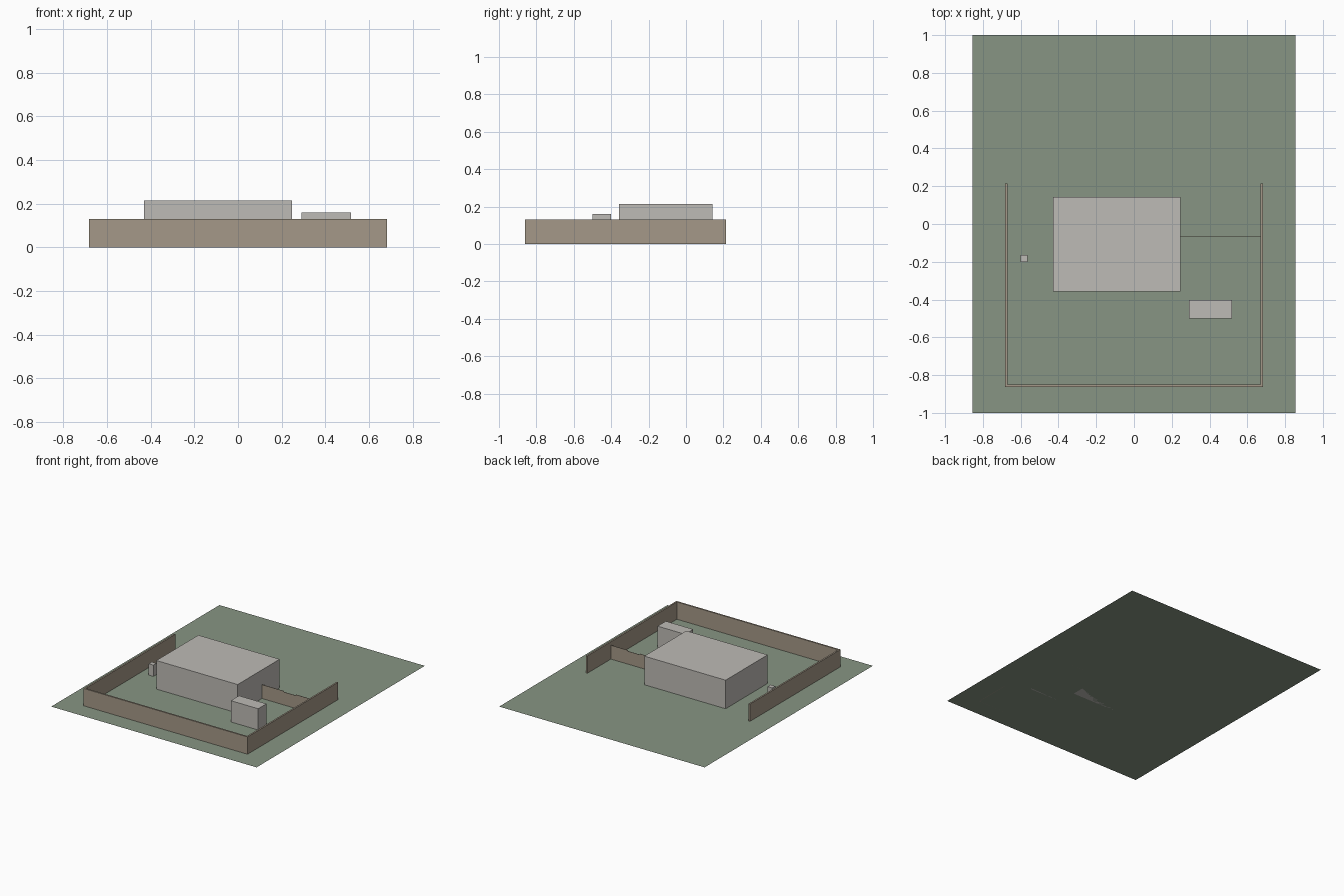
import bpy

if "Cube" in bpy.data.objects:
    bpy.data.objects.remove(bpy.data.objects["Cube"])


def linear(c):
    c /= 255
    return c / 12.92 if c <= 0.04045 else ((c + 0.055) / 1.055) ** 2.4


def material(name, rgb):
    m = bpy.data.materials.new(name)
    m.diffuse_color = (*[linear(c) for c in rgb], 1)
    m.use_nodes = True
    m.node_tree.nodes["Principled BSDF"].inputs["Base Color"].default_value = m.diffuse_color
    return m


GRASS = material("grass_green", (135, 149, 131))
STONE = material("light_grey", (190, 187, 182))
TIMBER = material("timber_brown", (165, 153, 136))


def mesh(name, verts, faces, mat):
    me = bpy.data.meshes.new(name)
    me.from_pydata(verts, [], faces)
    me.materials.append(mat)
    ob = bpy.data.objects.new(name, me)
    bpy.context.collection.objects.link(ob)
    return ob


def prism(name, outline, height, mat):
    """Extrude a counter-clockwise ground outline up to a height."""
    n = len(outline)
    verts = [(x, y, z) for z in (0, height) for x, y in outline]
    faces = [(i, (i + 1) % n, n + (i + 1) % n, n + i) for i in range(n)]
    faces += [tuple(range(n - 1, -1, -1)), tuple(range(n, 2 * n))]
    return mesh(name, verts, faces, mat)


def block(name, x0, x1, y0, y1, height, mat):
    return prism(name, [(x0, y0), (x1, y0), (x1, y1), (x0, y1)], height, mat)


# Flat lawn
mesh("ground", [(-.855, -1, 0), (.855, -1, 0), (.855, 1, 0), (-.855, 1, 0)],
     [(0, 1, 2, 3)], GRASS)

# Main building, outbuilding and small post
block("house", -.43, .247, -.357, .143, .215, STONE)
block("shed", .29, .518, -.5, -.402, .16, STONE)
block("small_box", -.602, -.563, -.202, -.165, .085, STONE)

# U-shaped boundary fence, open at the back
W, T, F, B = .683, .012, -.862, .215
prism("boundary_fence",
      [(-W, F), (W, F), (W, B), (W - T, B), (W - T, F + T),
       (-W + T, F + T), (-W + T, B), (-W, B)], .13, TIMBER)

# Thin side fence with a slightly lower gate in the middle
for name, x0, x1, h in (("side_fence_inner", .247, .43, .104),
                        ("side_gate", .43, .53, .097),
                        ("side_fence_outer", .53, W - T, .104)):
    block(name, x0, x1, -.068, -.065, h, TIMBER)
